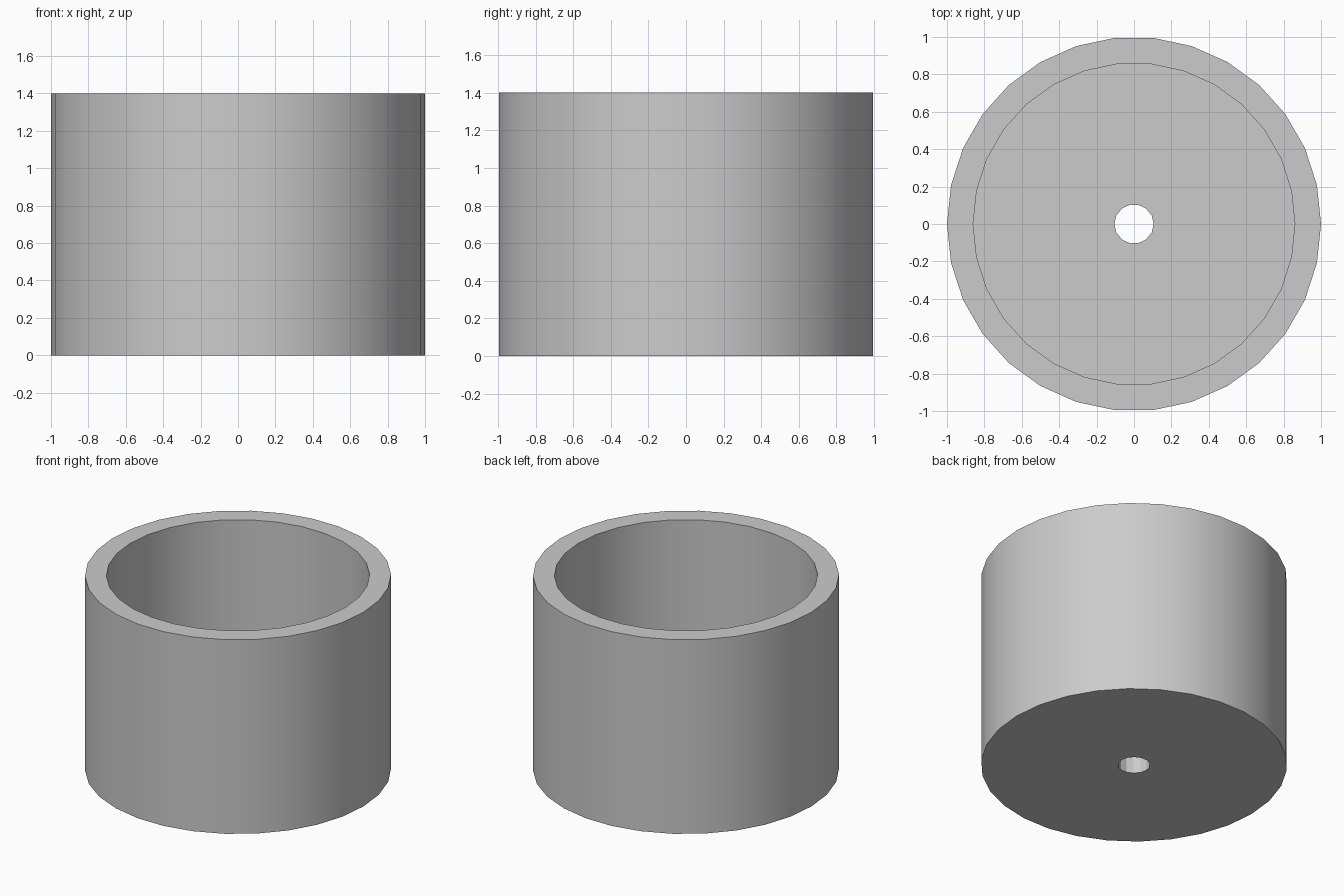
import bpy
import bmesh
from math import cos, sin, tau, radians

cube = bpy.data.objects.get("Cube")
if cube:
    bpy.data.objects.remove(cube, do_unlink=True)

HEIGHT, FLOOR = 1.4, 0.14
OUTER, INNER, HOLE = 1.0, 0.86, 0.105
WALL_SIDES, HOLE_SIDES = 30, 14

grey = bpy.data.materials.new("plain grey")
grey.use_nodes = True
colour = (0.6, 0.6, 0.6, 1)
grey.diffuse_color = colour
grey.node_tree.nodes["Principled BSDF"].inputs["Base Color"].default_value = colour

bm = bmesh.new()


def ring(radius, z, sides):
    """Loop of vertices around the z axis."""
    return [bm.verts.new((radius * cos(tau * i / sides), radius * sin(tau * i / sides), z))
            for i in range(sides)]


def band(a, b):
    """Quads between two rings with equal side counts."""
    for i in range(len(a)):
        bm.faces.new((a[i - 1], a[i], b[i], b[i - 1]))


def disc_with_hole(a, b):
    """Flat fill between two rings with different side counts."""
    edges = [bm.edges.get((loop[i - 1], loop[i])) for loop in (a, b) for i in range(len(loop))]
    bmesh.ops.triangle_fill(bm, edges=edges, use_beauty=True, normal=(0, 0, 1))


outer_base = ring(OUTER, 0, WALL_SIDES)
outer_rim = ring(OUTER, HEIGHT, WALL_SIDES)
inner_rim = ring(INNER, HEIGHT, WALL_SIDES)
inner_floor = ring(INNER, FLOOR, WALL_SIDES)
hole_top = ring(HOLE, FLOOR, HOLE_SIDES)
hole_base = ring(HOLE, 0, HOLE_SIDES)

# Walls, rim and drain hole
band(outer_base, outer_rim)
band(outer_rim, inner_rim)
band(inner_rim, inner_floor)
band(hole_top, hole_base)
# Floor, inside and underside
disc_with_hole(inner_floor, hole_top)
disc_with_hole(outer_base, hole_base)
bmesh.ops.recalc_face_normals(bm, faces=bm.faces[:])

mesh = bpy.data.meshes.new("pot")
bm.to_mesh(mesh)
bm.free()
mesh.materials.append(grey)
pot = bpy.data.objects.new("pot", mesh)
bpy.context.collection.objects.link(pot)

# Smooth walls, faceted drain hole
bpy.ops.object.select_all(action="DESELECT")
pot.select_set(True)
bpy.context.view_layer.objects.active = pot
bpy.ops.object.shade_smooth_by_angle(angle=radians(20))
